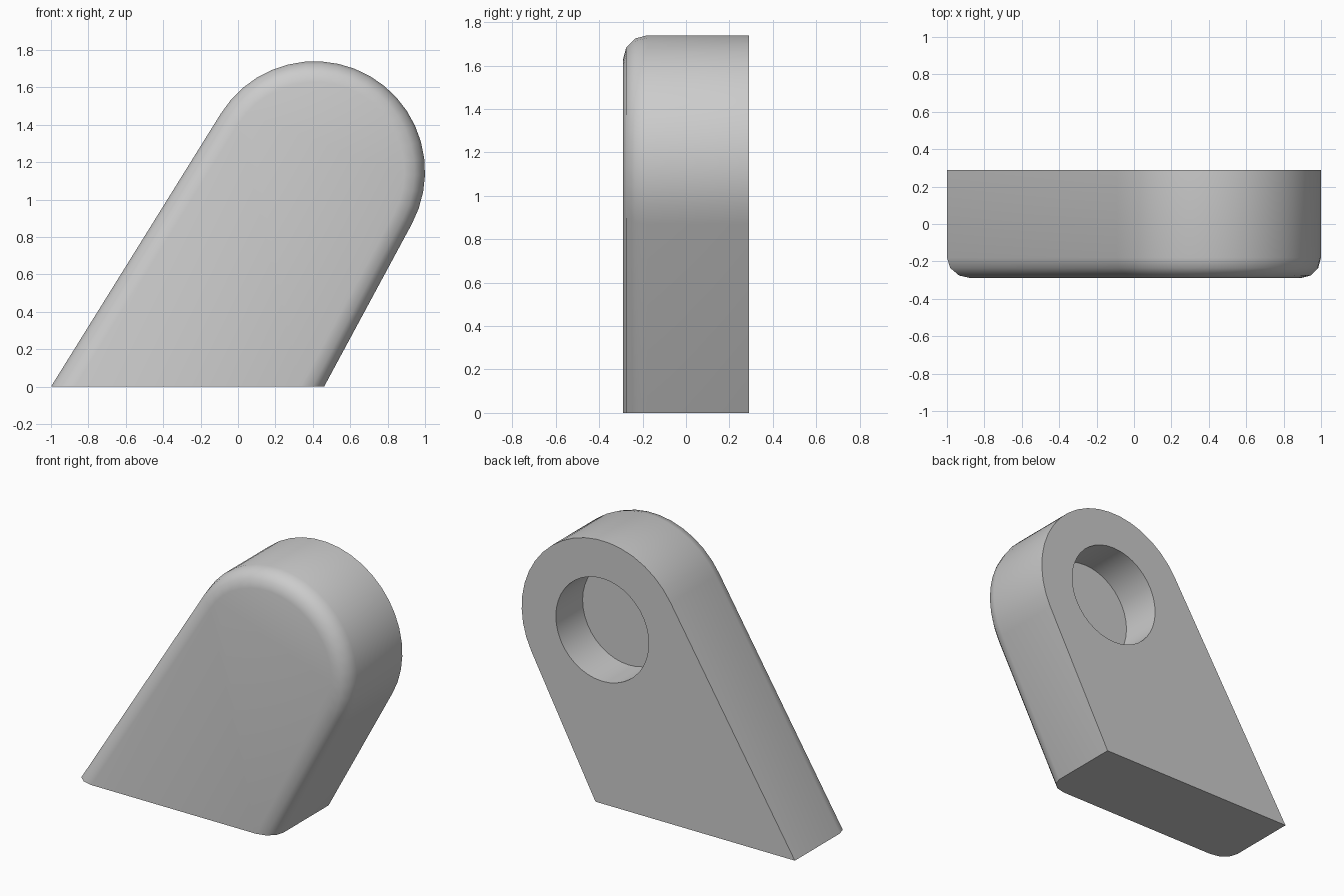
import bpy, bmesh
from math import sin, cos, acos, atan2, hypot, pi, radians

cube = bpy.data.objects.get("Cube")
if cube:
    bpy.data.objects.remove(cube, do_unlink=True)

CX, CZ, R = 0.41, 1.15, 0.59        # rounded head centre and radius
BACK, FRONT, ROUND = 0.29, -0.29, 0.11
ARC, STEPS = 20, 3

grey = bpy.data.materials.new("light_grey")
grey.use_nodes = True
grey.diffuse_color = (0.6, 0.6, 0.6, 1)
grey.node_tree.nodes["Principled BSDF"].inputs["Base Color"].default_value = (0.6, 0.6, 0.6, 1)


def tangent(foot_x, side):
    """Angle of the side face's normal, touching both the foot and the head."""
    dx, dz = foot_x - CX, -CZ
    return atan2(dz, dx) + side * acos(R / hypot(dx, dz))


RIGHT = tangent(0.46, 1)
LEFT = tangent(-1.0, -1) + 2 * pi


def outline(inset):
    """Teardrop outline moved inwards, with its foot kept on the ground."""
    r = R - inset
    foot = lambda a: (CX + (r + CZ * sin(a)) / cos(a), 0)
    angles = [RIGHT + (LEFT - RIGHT) * i / ARC for i in range(ARC + 1)]
    head = [(CX + r * cos(a), CZ + r * sin(a)) for a in angles]
    return [foot(RIGHT)] + head + [foot(LEFT)]


# Body: outlines stacked from the back face through the rounded front edge
layers = [(BACK, 0)]
for i in range(STEPS + 1):
    a = pi / 2 * i / STEPS
    layers.append((FRONT + ROUND * (1 - sin(a)), ROUND * (1 - cos(a))))

bm = bmesh.new()
rings = [[bm.verts.new((x, y, z)) for x, z in outline(inset)] for y, inset in layers]
n = len(rings[0])
for a, b in zip(rings, rings[1:]):
    for i in range(n - 1):
        bm.faces.new((a[i], a[i + 1], b[i + 1], b[i]))
bm.faces.new(rings[0])
bm.faces.new(rings[-1])
# Flat foot
bm.faces.new([r[0] for r in rings] + [r[-1] for r in reversed(rings)])
bmesh.ops.recalc_face_normals(bm, faces=bm.faces)
mesh = bpy.data.meshes.new("bracket_body")
bm.to_mesh(mesh)
bm.free()
body = bpy.data.objects.new("bracket_body", mesh)
bpy.context.collection.objects.link(body)
mesh.materials.append(grey)

# Blind round hole in the back of the head
bpy.ops.mesh.primitive_cylinder_add(vertices=40, radius=0.34, depth=0.56,
                                    location=(CX, BACK, CZ), rotation=(radians(90), 0, 0))
cutter = bpy.context.object
cutter.name = "hole_cutter"
cutter.hide_render = True
cutter.data.materials.append(grey)
cut = body.modifiers.new("hole", 'BOOLEAN')
cut.operation, cut.solver, cut.object = 'DIFFERENCE', 'EXACT', cutter

bpy.ops.object.select_all(action='DESELECT')
body.select_set(True)
bpy.context.view_layer.objects.active = body
bpy.ops.object.modifier_apply(modifier="hole")
bpy.data.objects.remove(cutter, do_unlink=True)
bpy.ops.object.shade_smooth_by_angle(angle=radians(35))
